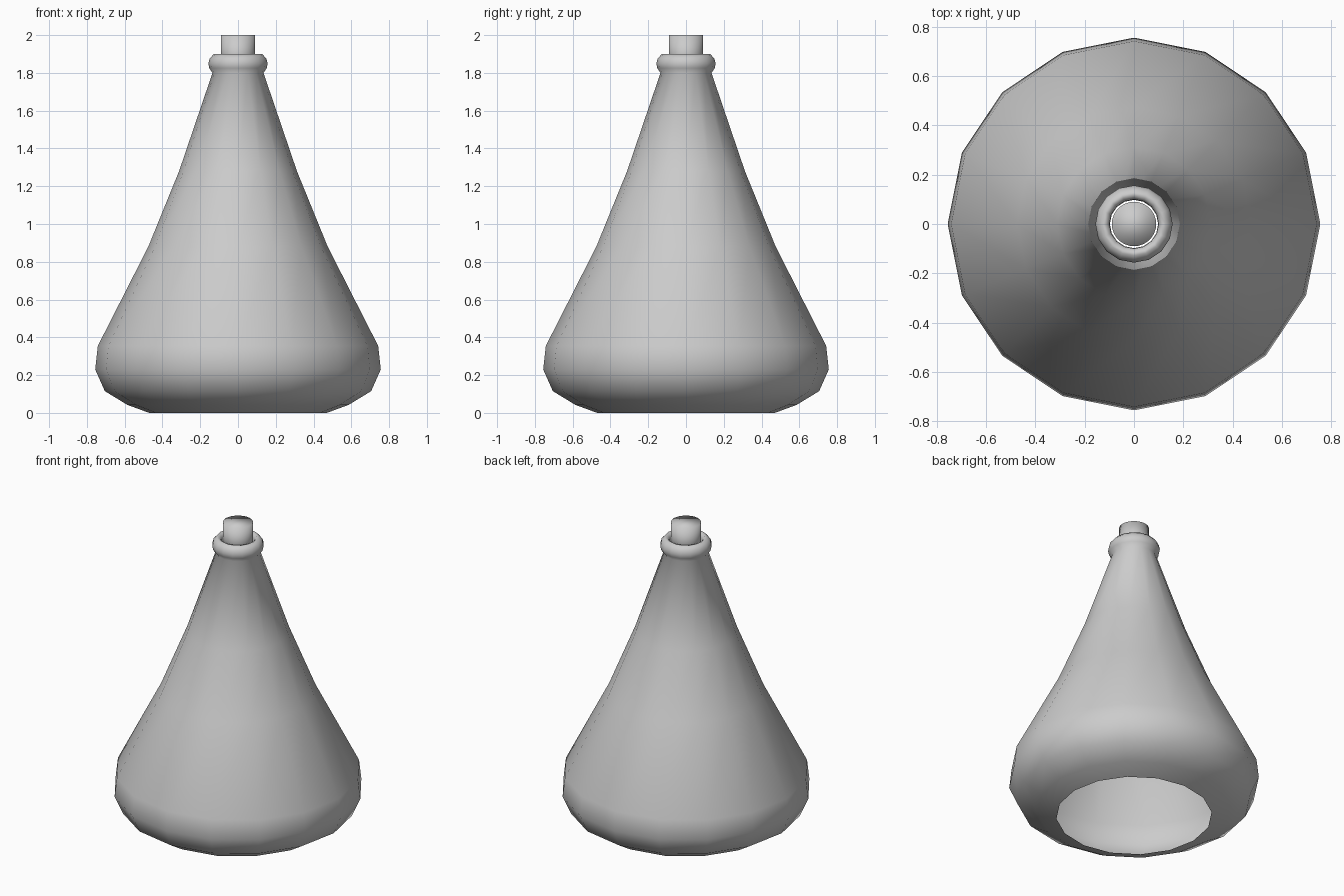
import bpy, bmesh, math

if "Cube" in bpy.data.objects:
    bpy.data.objects.remove(bpy.data.objects["Cube"])


def lathe(name, profile, sides, caps=False):
    """Spin a (radius, z) profile around z, open or capped at both ends."""
    bm = bmesh.new()
    rings = []
    for r, z in profile:
        rings.append([bm.verts.new((r * math.cos(a), r * math.sin(a), z))
                      for a in (2 * math.pi * i / sides for i in range(sides))])
    for low, high in zip(rings, rings[1:]):
        for i in range(sides):
            j = (i + 1) % sides
            bm.faces.new((low[i], low[j], high[j], high[i]))
    if caps:
        bm.faces.new(rings[0][::-1])
        bm.faces.new(rings[-1])
    for f in bm.faces:
        f.smooth = True
    mesh = bpy.data.meshes.new(name)
    bm.to_mesh(mesh)
    bm.free()
    obj = bpy.data.objects.new(name, mesh)
    bpy.context.collection.objects.link(obj)
    return obj


# Conical flask with rounded shoulder, open base and rolled lip
lathe("flask_body", [
    (0.47, 0.0), (0.585, 0.042), (0.705, 0.115), (0.756, 0.23), (0.742, 0.355),
    (0.475, 0.88), (0.312, 1.28), (0.135, 1.80),
    (0.152, 1.825), (0.157, 1.85), (0.15, 1.876), (0.128, 1.90),
    (0.112, 1.897), (0.10, 1.88), (0.098, 1.85),
], 16)

# Stopper plugged into the neck
lathe("stopper", [(0.09, 1.80), (0.09, 2.0)], 32, caps=True)
